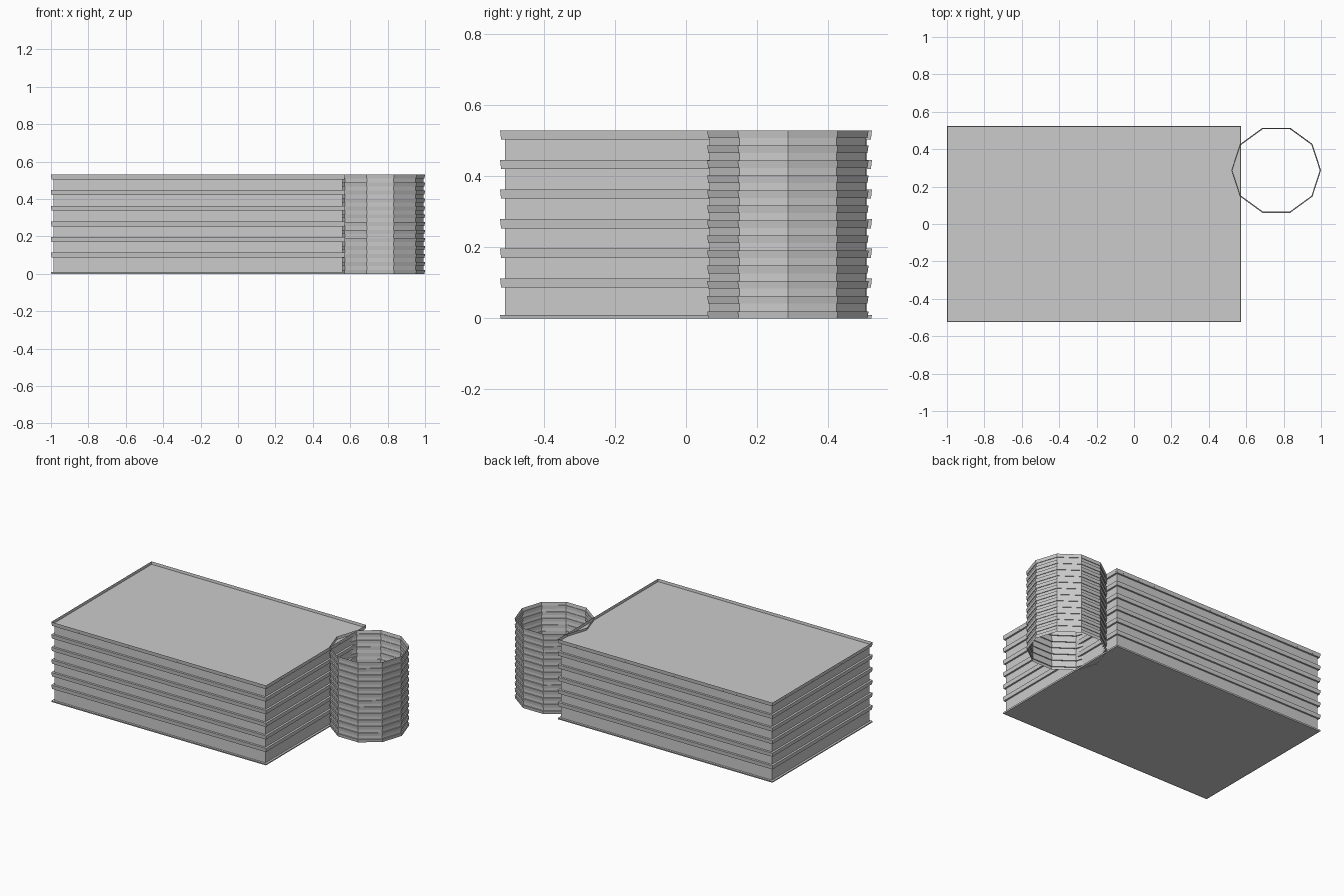
import bpy, bmesh, math

if "Cube" in bpy.data.objects:
    bpy.data.objects.remove(bpy.data.objects["Cube"])

H = 0.53

grey = bpy.data.materials.new("light grey")
grey.diffuse_color = (0.6, 0.6, 0.6, 1)
grey.use_nodes = True
grey.node_tree.nodes["Principled BSDF"].inputs["Base Color"].default_value = grey.diffuse_color


def loft(name, outline, profile, panels=()):
    """Skin an outline(inset) along (inset, z) steps; panels are flat caps."""
    bm = bmesh.new()
    ring = lambda d, z: [bm.verts.new((x, y, z)) for x, y in outline(d)]
    rings = [ring(d, z) for d, z in profile]
    for a, b in zip(rings, rings[1:]):
        n = len(a)
        for i in range(n):
            j = (i + 1) % n
            bm.faces.new((a[i], a[j], b[j], b[i]))
    for d, z, up in panels:
        r = ring(d, z)
        bm.faces.new(r if up else r[::-1])
    me = bpy.data.meshes.new(name)
    bm.to_mesh(me)
    bm.free()
    me.materials.append(grey)
    ob = bpy.data.objects.new(name, me)
    bpy.context.collection.objects.link(ob)
    return ob


def ribs(tops, height, depth, taper):
    """Bottom-to-top profile: each rib flares slightly towards its top."""
    out = []
    for t in tops:
        out += [(depth, t - height), (taper, t - height), (0, t), (depth, t)]
    return out[:-1]          # the topmost rib ends in an open rim


def rectangle(d):
    x0, x1, y = -1 + d, 0.572 - d, 0.524 - d
    return [(x0, -y), (x1, -y), (x1, y), (x0, y)]


def decagon(d):
    r = 0.239 - d
    return [(0.761 + r * math.cos(i * math.tau / 10),
             0.287 + r * math.sin(i * math.tau / 10)) for i in range(10)]


# Main block: ribbed walls, recessed roof panel, floor panel
tops = [H - 0.0834 * k for k in range(5, -1, -1)]
block_profile = [(0.002, 0), (0, 0.009), (0.014, 0.009)] + ribs(tops, 0.026, 0.014, 0.003)
loft("ribbed_block", rectangle, block_profile,
     [(0.002, 0.512, True), (0.002, 0.002, False)])

# Ten-sided open tower with finer ribs, set into the end wall
step = H / 12.5
tops = [H - step * k for k in range(11, -1, -1)]
tower_profile = [(0.003, 0), (0, 0.02), (0.007, 0.02)] + ribs(tops, step / 2, 0.007, 0.003)
loft("ribbed_tower", decagon, tower_profile)
